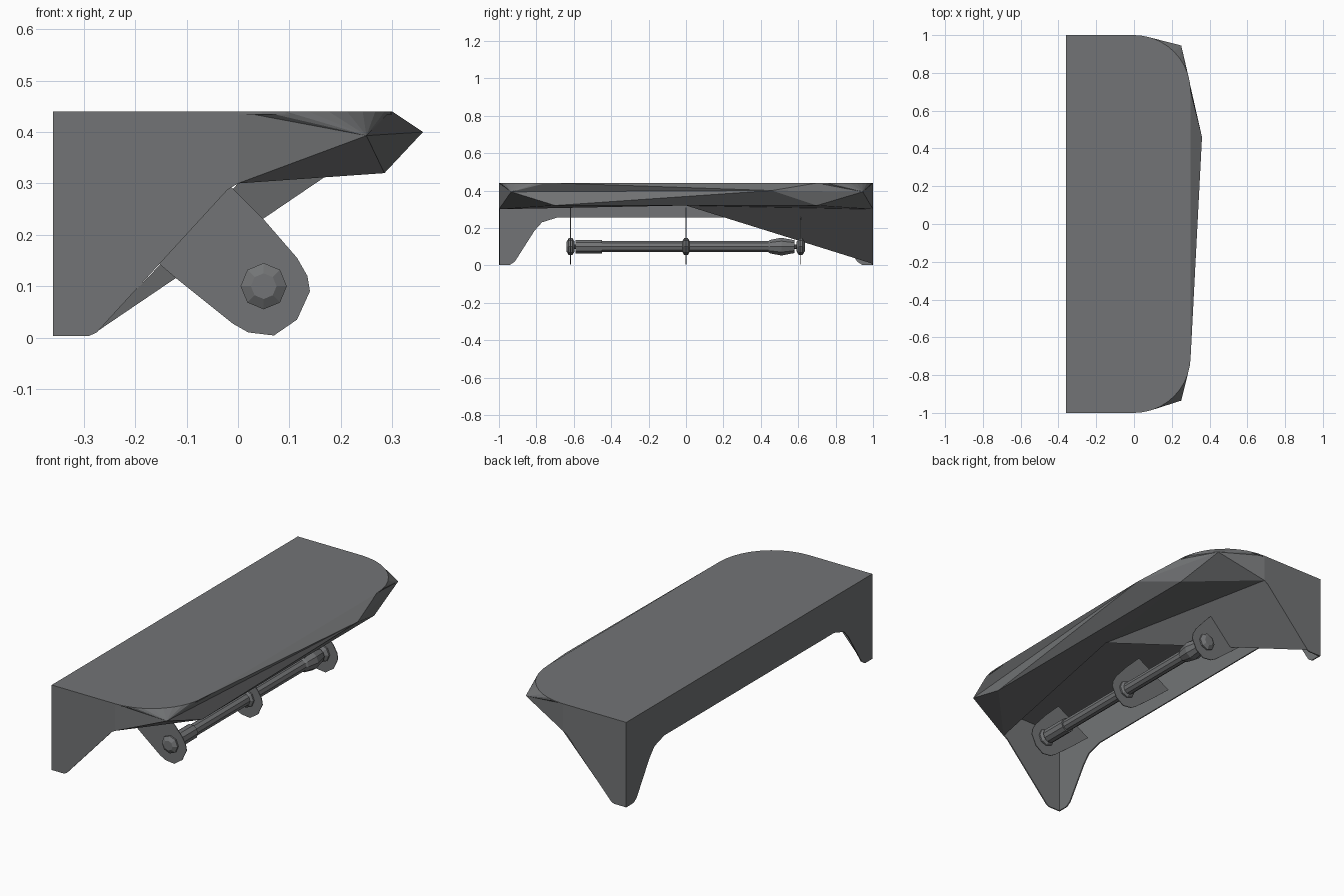
import bpy, bmesh, math
from mathutils import Vector

if "Cube" in bpy.data.objects:
    bpy.data.objects.remove(bpy.data.objects["Cube"])

grey = bpy.data.materials.new("mid grey")
grey.diffuse_color = (0.17, 0.175, 0.18, 1)
grey.use_nodes = True
grey.node_tree.nodes["Principled BSDF"].inputs["Base Color"].default_value = grey.diffuse_color


def finish(name, bm):
    me = bpy.data.meshes.new(name)
    bm.to_mesh(me)
    bm.free()
    me.materials.append(grey)
    ob = bpy.data.objects.new(name, me)
    bpy.context.collection.objects.link(ob)
    return ob


def plate(name, pts, depth):
    """Flat outline (3D points) pushed along a depth vector."""
    bm = bmesh.new()
    face = bm.faces.new([bm.verts.new(p) for p in pts])
    res = bmesh.ops.extrude_face_region(bm, geom=[face], use_keep_orig=True)
    vs = [v for v in res["geom"] if isinstance(v, bmesh.types.BMVert)]
    bmesh.ops.translate(bm, verts=vs, vec=Vector(depth))
    bmesh.ops.recalc_face_normals(bm, faces=bm.faces)
    return finish(name, bm)


def sheet(name, verts, faces):
    bm = bmesh.new()
    vs = [bm.verts.new(v) for v in verts]
    for f in faces:
        bm.faces.new([vs[i] for i in f])
    return finish(name, bm)


def lathe(name, profile, cx, cz, n=10):
    """Rings of (y, radius) around an axis along y."""
    bm = bmesh.new()
    rings = []
    for y, r in profile:
        rings.append([bm.verts.new((cx + r * math.cos(2 * math.pi * i / n), y,
                                    cz + r * math.sin(2 * math.pi * i / n))) for i in range(n)])
    for a, b in zip(rings, rings[1:]):
        for i in range(n):
            j = (i + 1) % n
            bm.faces.new((a[i], a[j], b[j], b[i]))
    bm.faces.new(rings[0])
    bm.faces.new(rings[-1])
    bmesh.ops.recalc_face_normals(bm, faces=bm.faces)
    return finish(name, bm)


# Top plate with rounded front corners
arc = [(0.3 * math.sin(t), -0.7 - 0.3 * math.cos(t)) for t in
       [math.pi / 2 * i / 10 for i in range(11)]]
rim = arc + [(x, -y) for x, y in reversed(arc)]
outline = [(-0.36, -1)] + rim + [(-0.36, 1)]
plate("top_plate", [(x, y, 0.44) for x, y in outline], (0, 0, -0.006))

# Back panel with an arch cut between the legs
half = [(-1, 0.003), (-0.94, 0.003), (-0.915, 0.02), (-0.81, 0.185), (-0.77, 0.23), (-0.69, 0.255)]
prof = [(-1, 0.44)] + half + [(-y, z) for y, z in reversed(half)] + [(1, 0.44)]
plate("back_panel", [(-0.36, y, z) for y, z in prof], (0.006, 0, 0))

# Side panels with a sloped lower edge
side = [(-0.36, 0.44), (-0.36, 0.003), (-0.29, 0.003), (-0.275, 0.01), (-0.02, 0.288), (0.0, 0.3), (0.0, 0.44)]
for s, nm in ((-1, "side_panel_front"), (1, "side_panel_rear")):
    plate(nm, [(x, s, z) for x, z in side], (0, -0.006 * s, 0))

# Faceted front lip
top = [(x, y, 0.44) for x, y in rim]
n = len(top)
h = n // 2
mids = [(0, -1, 0.3), (0.25, -0.935, 0.393), (0.36, 0.46, 0.40), (0.25, 0.945, 0.393), (0, 1, 0.3)]
low = [(0.285, -0.7, 0.32), (0.285, 0.7, 0.32), (0.18, 0, 0.32), (-0.28, 1, 0.008)]
m0, m1, m2, m3, m4 = range(n, n + 5)
b1, b2, a, leg = range(n + 5, n + 9)
faces = [(0, m0, m1), (h - 1, m1, m2), (h - 1, m2, h), (h, m2, m3), (n - 1, m3, m4)]
faces += [(i, m1, i + 1) for i in range(h - 1)]
faces += [(i, m3, i + 1) for i in range(h, n - 1)]
faces += [(m0, b1, m1), (m1, b1, m2), (b1, b2, m2), (b2, m3, m2), (m4, m3, b2)]
# underside strips and the long slanted web to the rear leg
faces += [(m0, a, b1), (a, b2, b1), (a, m4, b2), (a, leg, m4)]
sheet("front_lip", top + mids + low, faces)

# Roller brackets
brk = [(-0.22, 0.2), (-0.12, 0.115), (-0.01, 0.027), (0.02, 0.01), (0.07, 0.004), (0.115, 0.035),
       (0.14, 0.09), (0.135, 0.12), (0.115, 0.155), (0.05, 0.23), (-0.03, 0.31)]
for i, y in enumerate((-0.617, 0.0, 0.613)):
    plate("roller_bracket_%d" % (i + 1), [(x, y - 0.002, z) for x, z in brk], (0, 0.004, 0))
    lathe("bracket_hub_%d" % (i + 1), [(y - 0.022, 0.025), (y - 0.01, 0.045), (y + 0.01, 0.045), (y + 0.022, 0.025)], 0.05, 0.1, 8)

# Roller rod with thicker ends
lathe("roller_rod", [(-0.61, 0.012), (-0.59, 0.012), (-0.59, 0.038), (-0.45, 0.038), (-0.45, 0.031),
                     (0.44, 0.031), (0.45, 0.038), (0.51, 0.05), (0.58, 0.036), (0.58, 0.012), (0.61, 0.012)],
      0.05, 0.1)
